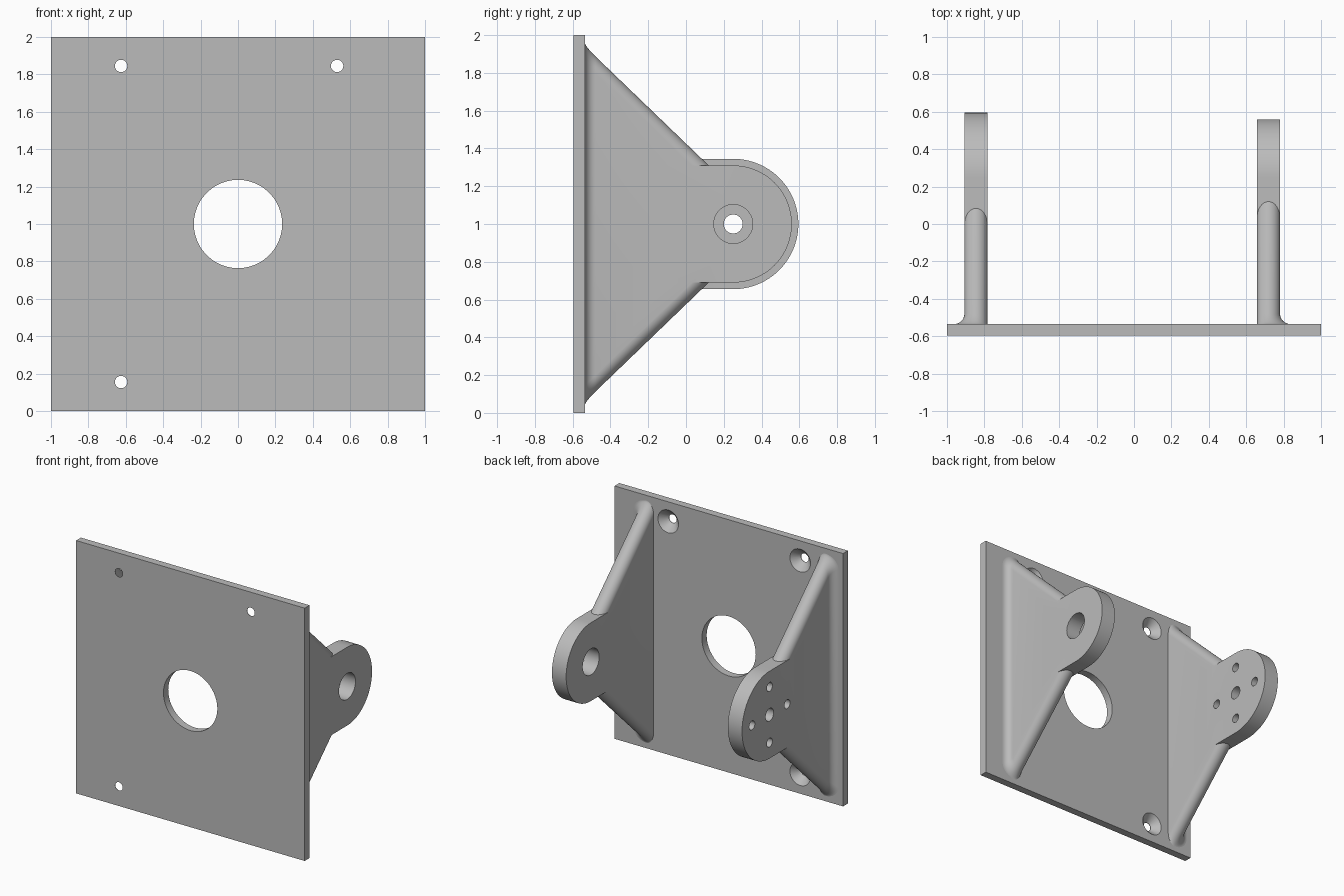
import bpy, bmesh
from math import sin, cos, pi, hypot
from mathutils import Matrix, Vector

start = bpy.data.objects.get("Cube")
if start:
    bpy.data.objects.remove(start, do_unlink=True)

grey = bpy.data.materials.new("light_grey")
grey.use_nodes = True
colour = (0.5, 0.5, 0.5, 1)
grey.diffuse_color = colour
grey.node_tree.nodes["Principled BSDF"].inputs["Base Color"].default_value = colour

BACK = -0.535          # rear face of the plate
FRONT = -0.595
MID = 1.0              # height of the pivot axis
PIVOT_Y = 0.25
HALF = 0.062           # half thickness of an arm
SLOPE = 0.963          # slope of the arm ridges
FILLET = 0.055


def finish(name, bm):
    bmesh.ops.recalc_face_normals(bm, faces=bm.faces)
    mesh = bpy.data.meshes.new(name)
    bm.to_mesh(mesh)
    bm.free()
    obj = bpy.data.objects.new(name, mesh)
    bpy.context.collection.objects.link(obj)
    mesh.materials.append(grey)
    return obj


def loft(name, rings):
    """Skin closed rings of points and cap both ends."""
    bm = bmesh.new()
    loops = [[bm.verts.new(p) for p in ring] for ring in rings]
    n = len(loops[0])
    for a, b in zip(loops, loops[1:]):
        for i in range(n):
            j = (i + 1) % n
            bm.faces.new((a[i], a[j], b[j], b[i]))
    bm.faces.new(loops[0])
    bm.faces.new(loops[-1])
    return finish(name, bm)


def rod(axis, centre, r1, r2, depth):
    """Round cutter along an axis; r2 is the radius at the positive end."""
    bm = bmesh.new()
    turn = Vector((0, 0, 1)).rotation_difference(Vector(axis)).to_matrix().to_4x4()
    bmesh.ops.create_cone(bm, cap_ends=True, segments=48, radius1=r1, radius2=r2,
                          depth=depth, matrix=Matrix.Translation(centre) @ turn)
    return finish("cutter", bm)


def combine(obj, other, operation):
    bpy.context.view_layer.objects.active = obj
    other.hide_render = True
    mod = obj.modifiers.new("join", 'BOOLEAN')
    mod.operation, mod.solver, mod.object = operation, 'EXACT', other
    bpy.ops.object.modifier_apply(modifier=mod.name)
    bpy.data.objects.remove(other, do_unlink=True)


def smooth(obj):
    bpy.ops.object.select_all(action='DESELECT')
    obj.select_set(True)
    bpy.context.view_layer.objects.active = obj
    bpy.ops.object.shade_smooth_by_angle(angle=0.5)


# Mounting plate with a large central opening and countersunk screw holes
bm = bmesh.new()
bmesh.ops.create_cube(bm, size=1, matrix=Matrix.Translation((0, (FRONT + BACK) / 2, MID))
                      @ Matrix.Diagonal((2, BACK - FRONT, 2, 1)))
plate = finish("mounting_plate", bm)
combine(plate, rod((0, 1, 0), (0, BACK, MID), 0.236, 0.236, 0.4), 'DIFFERENCE')
for x, z in ((-0.625, 1.845), (0.53, 1.845), (-0.625, 0.155)):
    combine(plate, rod((0, 1, 0), (x, BACK, z), 0.033, 0.033, 0.4), 'DIFFERENCE')
    combine(plate, rod((0, 1, 0), (x, BACK, z), 0.033, 0.147, 0.114), 'DIFFERENCE')
smooth(plate)


def arm_ring(x, side, y, ridge_y, flare):
    """Upright section with round ends, flared towards the outer side."""
    cap = HALF * hypot(1, SLOPE)
    core = 0.941 - SLOPE * (ridge_y - BACK) - cap
    ring = []
    for end in (1, -1):
        for i in range(17):
            a = pi * i / 16
            across = end * cos(a)
            px = HALF * across + flare * max(0, across)
            pz = end * (core + (cap + 0.3 * flare) * sin(a))
            ring.append((x + side * px, y, MID + pz))
    return ring


def bracket(name, x, side, radius, holes):
    # Triangular arm with rounded ridges and an outer root fillet
    rings = [arm_ring(x, side, BACK - 0.03, BACK, FILLET)]
    for i in range(9):
        a = pi / 2 * i / 8
        y = BACK + FILLET * (1 - cos(a))
        rings.append(arm_ring(x, side, y, y, FILLET * (1 - sin(a))))
    rings.append(arm_ring(x, side, 0.2, 0.2, 0))
    arm = loft(name, rings)
    # Round ear at the end of the arm
    outline = [(-0.1, radius)]
    outline += [(PIVOT_Y + radius * sin(pi * i / 48), radius * cos(pi * i / 48))
                for i in range(49)]
    outline.append((-0.1, -radius))
    ear = loft("ear", [[(x + s * HALF, y, MID + z) for y, z in outline] for s in (-1, 1)])
    combine(arm, ear, 'UNION')
    for y, z, r in holes:
        combine(arm, rod((1, 0, 0), (x, PIVOT_Y + y, MID + z), r, r, 0.4), 'DIFFERENCE')
    smooth(arm)


# Bearing side has one big hole; drive side has a shaft hole and four bolt holes
bracket("left_bracket", 0.719, 1, 0.31, [(0, 0, 0.103)])
bolts = [(0.22 * cos(pi / 2 * i), 0.22 * sin(pi / 2 * i), 0.035) for i in range(4)]
bracket("right_bracket", -0.845, -1, 0.345, [(0, 0, 0.05)] + bolts)
